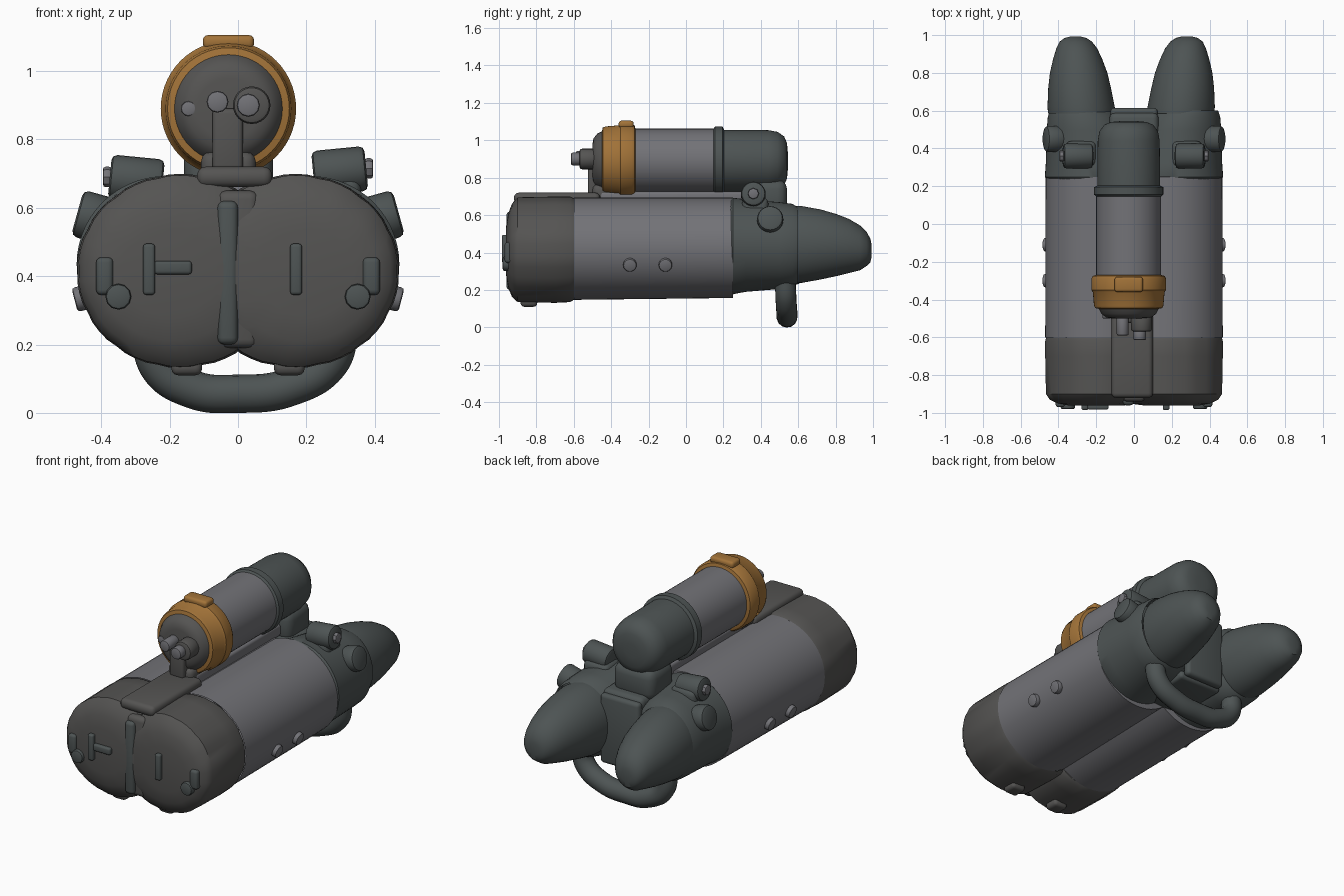
import bpy, bmesh, math
from mathutils import Vector

if "Cube" in bpy.data.objects:
    bpy.data.objects.remove(bpy.data.objects["Cube"])


def material(name, rgb):
    m = bpy.data.materials.new(name)
    m.diffuse_color = (*rgb, 1)
    m.use_nodes = True
    m.node_tree.nodes["Principled BSDF"].inputs["Base Color"].default_value = m.diffuse_color
    return m


STEEL = material("steel", (0.17, 0.17, 0.185))
DARK = material("dark_casting", (0.075, 0.088, 0.088))
CAP = material("cap_grey", (0.09, 0.088, 0.085))
ORANGE = material("orange_plastic", (0.36, 0.17, 0.04))


def finish(name, bm, mat, angle=35):
    bmesh.ops.recalc_face_normals(bm, faces=bm.faces)
    me = bpy.data.meshes.new(name)
    bm.to_mesh(me)
    bm.free()
    me.shade_smooth()
    me.set_sharp_from_angle(angle=math.radians(angle))
    me.materials.append(mat)
    ob = bpy.data.objects.new(name, me)
    bpy.context.collection.objects.link(ob)
    return ob


def loft(name, sections, mat, n=56, flute=0, caps="both", trim=0):
    """Elliptical rings along y: (y, centre x, centre z, radius x, radius z).
    trim = side sign: cuts away what is buried past the middle plane."""
    bm = bmesh.new()
    rings = []
    for y, cx, cz, rx, rz in sections:
        ring = []
        for i in range(n):
            a = 2 * math.pi * i / n
            k = 1 - (flute if i % 4 == 0 else 0)
            ring.append(bm.verts.new((cx + rx * k * math.cos(a), y, cz + rz * k * math.sin(a))))
        rings.append(ring)
    for r, s in zip(rings, rings[1:]):
        for i in range(n):
            j = (i + 1) % n
            bm.faces.new((r[i], r[j], s[j], s[i]))
    if caps in ("both", "front"):
        bm.faces.new(rings[0])
    if caps in ("both", "back"):
        bm.faces.new(rings[-1])
    bmesh.ops.recalc_face_normals(bm, faces=bm.faces)
    if trim:
        bmesh.ops.bisect_plane(bm, geom=bm.verts[:] + bm.edges[:] + bm.faces[:], plane_co=(0, 0, 0),
                               plane_no=(trim, 0, 0), clear_inner=True)
    return finish(name, bm, mat)


def block(name, centre, size, mat, bevel=0.015):
    bm = bmesh.new()
    bmesh.ops.create_cube(bm, size=1)
    for v in bm.verts:
        v.co = Vector([c + p * s for c, p, s in zip(centre, v.co, size)])
    bmesh.ops.bevel(bm, geom=bm.edges[:], offset=bevel, segments=3, affect='EDGES', profile=0.5)
    return finish(name, bm, mat)


def rod(name, start, end, r, mat, n=24):
    a, b = Vector(start), Vector(end)
    bm = bmesh.new()
    bmesh.ops.create_cone(bm, cap_ends=True, segments=n, radius1=r, radius2=r, depth=(b - a).length)
    rim = [e for e in bm.edges if abs(e.verts[0].co.z - e.verts[1].co.z) < 1e-5]
    bmesh.ops.bevel(bm, geom=rim, offset=r * 0.25, segments=2, affect='EDGES', profile=0.5)
    q = (b - a).to_track_quat('Z', 'Y')
    for v in bm.verts:
        v.co = q @ v.co + (a + b) / 2
    return finish(name, bm, mat)


def tube(name, points, r, mat):
    cu = bpy.data.curves.new(name, 'CURVE')
    cu.dimensions = '3D'
    cu.bevel_depth = r
    cu.bevel_resolution = 5
    sp = cu.splines.new('BEZIER')
    sp.bezier_points.add(len(points) - 1)
    for p, co in zip(sp.bezier_points, points):
        p.co = co
        p.handle_left_type = p.handle_right_type = 'AUTO'
    cu.materials.append(mat)
    ob = bpy.data.objects.new(name, cu)
    bpy.context.collection.objects.link(ob)
    return ob


# Twin motor barrels, end caps, drive collars and nose cones
for s, side in ((-1, "left"), (1, "right")):
    lean = 0.0 if s < 0 else -0.03      # right nose sits slightly nearer the middle

    def rings(rows, shift=0):
        return [(y, s * cx + shift, cz, rx, rz) for y, cx, cz, rx, rz in rows]

    loft(side + "_motor_barrel", rings([
        (-0.60, .178, .42, .292, .273), (0.25, .185, .425, .283, .268),
        (0.255, .195, .43, .25, .24)]), STEEL, caps="none", trim=s)
    loft(side + "_end_cap", rings([
        (-0.962, .20, .41, .14, .13), (-0.95, .19, .41, .215, .20), (-0.93, .178, .412, .27, .25),
        (-0.90, .17, .415, .298, .28), (-0.70, .168, .415, .304, .284),
        (-0.62, .168, .417, .304, .282), (-0.60, .175, .418, .292, .271)]),
        CAP, flute=0.01, caps="front", trim=s)
    loft(side + "_drive_collar", rings([
        (0.235, .20, .43, .26, .255), (0.25, .21, .435, .262, .258),
        (0.32, .22, .437, .247, .247), (0.50, .245, .437, .217, .232),
        (0.57, .26, .437, .196, .223), (0.60, .275, .44, .17, .20)]), DARK, caps="none", trim=s)
    loft(side + "_nose_cone", rings([
        (0.585, .277, .443, .178, .205), (0.62, .28, .443, .178, .205), (0.72, .288, .443, .166, .187),
        (0.80, .293, .44, .152, .167), (0.87, .298, .435, .131, .145), (0.93, .303, .425, .108, .12),
        (0.965, .308, .42, .086, .092), (0.985, .31, .41, .058, .065), (0.992, .31, .41, .03, .035)],
        lean), DARK, caps="back")
    # Mounting lugs on the collar
    zt = .69 if s < 0 else .715
    rod(side + "_upper_lug", (s * .22, .36, zt - .015), (s * .375, .36, zt), .066, DARK)
    rod(side + "_upper_lug_bolt", (s * .37, .36, zt), (s * .395, .36, zt), .03, STEEL, 8)
    block(side + "_lug_foot", (s * .28, .37, .645), (.16, .14, .10), DARK, .03)
    rod(side + "_side_lug", (s * .38, .45, .56), (s * .47, .45, .585), .07, DARK)
    # Barrel screws
    for k, y in enumerate((-.30, -.11)):
        rod(f"{side}_barrel_screw_{k}", (s * .44, y, .34), (s * .478, y, .33), .036, STEEL, 16)
    # End face fittings
    block(side + "_end_strap", (s * (.17 if s > 0 else .26), -.965, .42), (.035, .04, .15), DARK, .01)
    block(side + "_end_clip", (s * .39, -.935, .40), (.05, .07, .11), DARK, .015)
    rod(side + "_end_bolt", (s * .35, -.92, .34), (s * .35, -.98, .34), .038, DARK, 12)
    block(side + "_lower_lug", (s * .15, -.84, .135), (.09, .09, .05), CAP, .02)

block("end_bracket", (-.19, -.965, .425), (.11, .035, .04), DARK, .01)

# Pieces joining the two halves
block("end_face_web", (0, -.91, .42), (.12, .06, .46), CAP, .025)
block("upper_barrel_web", (0, -.17, .645), (.13, .88, .05), STEEL, .015)
block("collar_top_web", (0, .41, .61), (.26, .36, .08), DARK, .03)
block("collar_bottom_web", (0, .40, .245), (.28, .34, .05), DARK, .02)
block("collar_back_web", (0, .59, .43), (.25, .05, .40), DARK, .02)
block("centre_rib", (-.03, -.935, .41), (.06, .05, .42), DARK, .02)
block("front_saddle", (-.01, -.69, .69), (.22, .46, .06), CAP, .025)
block("solenoid_cradle", (-.02, -.07, .69), (.15, .78, .07), STEEL, .015)

# Solenoid on top
SX, SZ = -.028, .89


def solenoid(name, rows, mat, caps="none"):
    return loft(name, [(y, SX, SZ, r, r) for y, r in rows], mat, caps=caps)


solenoid("solenoid_barrel", [(-.28, .172), (.16, .172)], STEEL)
solenoid("solenoid_flange", [(.145, .170), (.155, .183), (.195, .183), (.205, .163)], DARK)
solenoid("solenoid_rear_housing", [(.20, .166), (.44, .164), (.49, .155), (.525, .13), (.54, .095),
                                   (.545, .04)], DARK, "back")
solenoid("solenoid_orange_ring", [(-.45, .155), (-.445, .178), (-.43, .184), (-.36, .19), (-.35, .198),
                                  (-.29, .198), (-.275, .19), (-.27, .17)], ORANGE)
solenoid("solenoid_terminal_face", [(-.50, .09), (-.495, .12), (-.475, .145), (-.445, .16)], CAP, "front")
block("solenoid_ring_tab", (SX, -.32, 1.085), (.15, .08, .04), ORANGE, .015)
block("solenoid_rear_neck", (SX, .43, .70), (.26, .22, .18), DARK, .05)
block("solenoid_front_foot", (SX, -.43, .72), (.16, .14, .09), CAP, .03)

# Solenoid terminals
rod("main_terminal", (.04, -.48, .90), (.04, -.57, .90), .055, CAP)
rod("main_terminal_stud", (.03, -.56, .90), (.03, -.615, .90), .034, STEEL, 12)
rod("second_terminal", (-.06, -.48, .91), (-.06, -.59, .91), .032, STEEL, 12)
rod("small_terminal", (-.145, -.44, .89), (-.145, -.50, .89), .022, STEEL, 12)
block("terminal_strap", (-.03, -.50, .80), (.09, .05, .18), CAP, .015)

# Looped pipe under the drive collars
tube("lower_pipe", [(-.25, .53, .27), (-.235, .535, .14), (-.13, .54, .068), (.0, .54, .056),
                    (.15, .54, .075), (.27, .535, .15), (.30, .53, .27)], .056, DARK)
